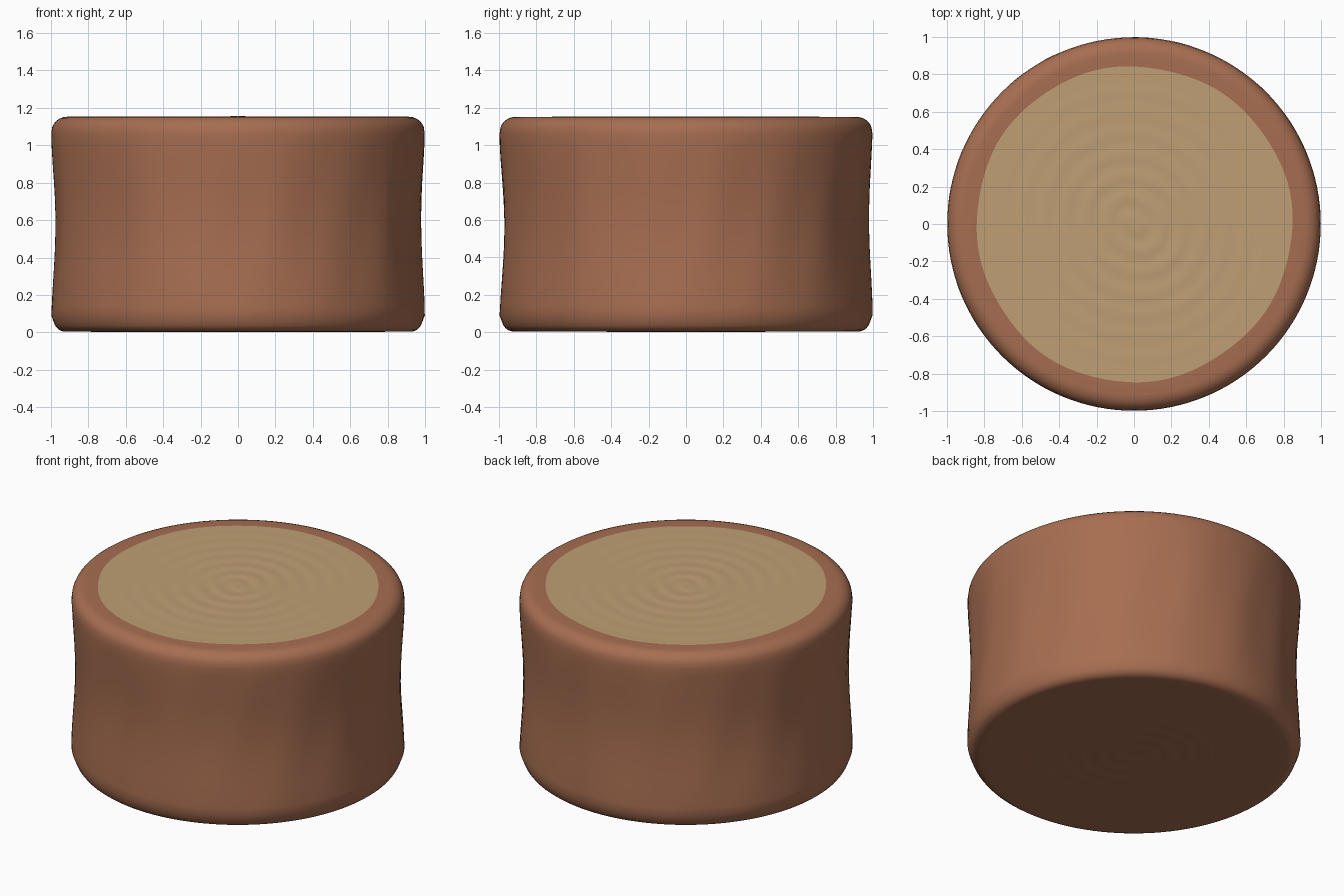
import bpy, bmesh, math

if "Cube" in bpy.data.objects:
    bpy.data.objects.remove(bpy.data.objects["Cube"])

SEG = 128


def material(name, rgb):
    m = bpy.data.materials.new(name)
    m.diffuse_color = (*rgb, 1)
    m.use_nodes = True
    m.node_tree.nodes["Principled BSDF"].inputs["Base Color"].default_value = m.diffuse_color
    return m


bark_mat = material("reddish bark brown", (0.385, 0.155, 0.082))
wood_mat = material("pale cut wood", (0.52, 0.345, 0.175))


def groove(a, z):
    # shallow vertical dents that fade out toward the rims
    fade = max(0.0, math.sin(math.pi * z / 1.155))
    return fade * (0.003 * math.sin(9 * a + 2 * z) + 0.003 * math.sin(17 * a + 1.3 - 3 * z))


def rings(r, a):
    # faint growth rings on the flat ends
    return 0.0025 * math.sin(r * 55 + 0.8 * math.sin(2 * a)) * max(0, 1 - r / 0.9)


def cut_edge(a):
    # slightly uneven outline of the pale cut
    return 0.843 + 0.004 * math.sin(3 * a + 1) + 0.003 * math.sin(8 * a)


def lathe(name, mat, count, point, cap_start=False, cap_end=False):
    bm = bmesh.new()
    rows = [[bm.verts.new(point(i, 2 * math.pi * j / SEG)) for j in range(SEG)]
            for i in range(count)]
    for lo, hi in zip(rows, rows[1:]):
        for j in range(SEG):
            k = (j + 1) % SEG
            bm.faces.new((lo[j], lo[k], hi[k], hi[j]))
    if cap_start:
        bm.faces.new(rows[0][::-1])
    if cap_end:
        bm.faces.new(rows[-1])
    for f in bm.faces:
        f.smooth = True
    me = bpy.data.meshes.new(name)
    bm.to_mesh(me)
    bm.free()
    me.materials.append(mat)
    ob = bpy.data.objects.new(name, me)
    bpy.context.collection.objects.link(ob)
    return ob


# Bark: underside, rounded lower rim, waisted side, rounded upper rim
profile = [(0.03 + 0.03 * i, 0.004) for i in range(29)]
profile += [(0.92 + 0.065 * math.sin(t), 0.07 - 0.066 * math.cos(t))
            for t in [math.radians(15 * i) for i in range(6)]]
for i in range(21):
    z = 0.09 + (1.06 - 0.09) * i / 20
    profile.append((0.997 - 0.022 * math.sin(math.pi * i / 20) ** 1.5, z))
profile += [(0.91 + 0.085 * math.cos(t), 1.075 + 0.077 * math.sin(t))
            for t in [math.radians(15 * i) for i in range(1, 7)]]
profile.append((None, 1.152))


def bark_point(i, a):
    r, z = profile[i]
    if r is None:
        r = cut_edge(a)
    elif i < 29:
        z += rings(r, a)
    elif 0.1 < z < 1.05:
        r += groove(a, z)
    return r * math.cos(a), r * math.sin(a), z


lathe("bark", bark_mat, len(profile), bark_point, cap_start=True)

# Pale sawn top with growth rings
N = 36


def cut_point(i, a):
    r = cut_edge(a) * (1 - i / N * 0.98)
    z = 1.152 + (rings(r, a) if i else 0)
    return r * math.cos(a), r * math.sin(a), z


lathe("cut_top", wood_mat, N + 1, cut_point, cap_end=True)
